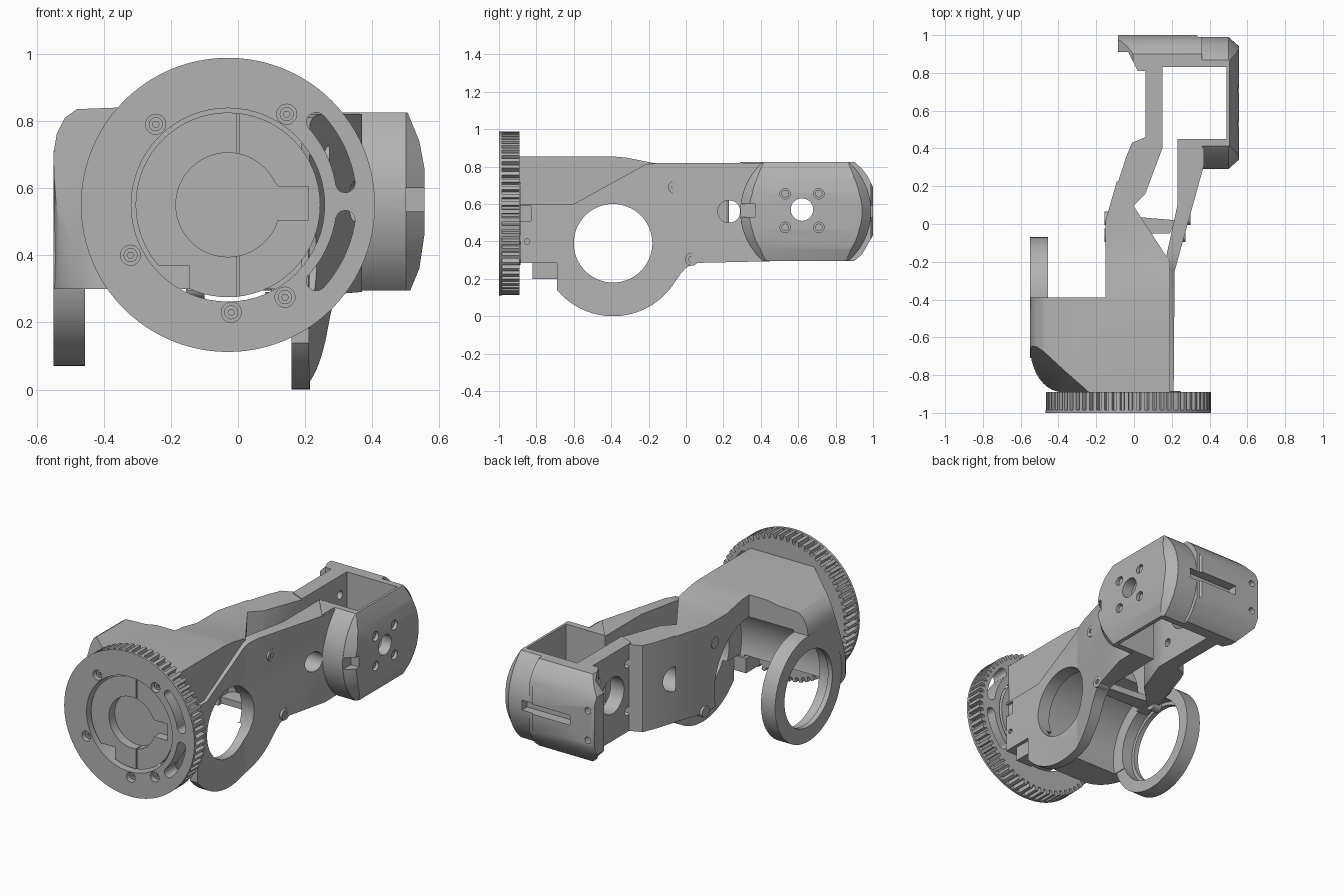
import bpy, bmesh
from math import sin, cos, pi, radians
from mathutils import Matrix, Vector

old = bpy.data.objects.get("Cube")
if old:
    bpy.data.objects.remove(old)

grey = bpy.data.materials.new("mid_grey")
grey.use_nodes = True
grey.diffuse_color = (0.45, 0.45, 0.45, 1)
grey.node_tree.nodes["Principled BSDF"].inputs["Base Color"].default_value = (0.45, 0.45, 0.45, 1)


def arc(cx, cy, r, a0=0, a1=360, n=48):
    """Points on an arc; a full circle leaves out the repeated end."""
    steps = n if abs(a1 - a0) == 360 else n - 1
    angles = [radians(a0 + (a1 - a0) * i / steps) for i in range(n)]
    return [(cx + r * cos(a), cy + r * sin(a)) for a in angles]


def prism(name, pts, axis, lo, hi, taper=1):
    """Extrude a flat outline along x (y,z points), y (x,z) or z (x,y)."""
    place = {"x": lambda p, t: (t, p[0], p[1]),
             "y": lambda p, t: (p[0], t, p[1]),
             "z": lambda p, t: (p[0], p[1], t)}[axis]
    bm = bmesh.new()
    base = bm.faces.new([bm.verts.new(place(p, lo)) for p in pts])
    middle = base.calc_center_median()
    top = bmesh.ops.extrude_face_region(bm, geom=[base])["geom"]
    top = [v for v in top if isinstance(v, bmesh.types.BMVert)]
    bmesh.ops.scale(bm, vec=(taper, taper, taper), verts=top, space=Matrix.Translation(-middle))
    bmesh.ops.translate(bm, vec=place((0, 0), hi - lo), verts=top)
    bmesh.ops.recalc_face_normals(bm, faces=bm.faces)
    mesh = bpy.data.meshes.new(name)
    bm.to_mesh(mesh)
    bm.free()
    ob = bpy.data.objects.new(name, mesh)
    mesh.materials.append(grey)
    bpy.context.collection.objects.link(ob)
    return ob


def activate(ob):
    bpy.ops.object.select_all(action="DESELECT")
    ob.select_set(True)
    bpy.context.view_layer.objects.active = ob


def combine(ob, tools, operation="DIFFERENCE"):
    """Apply each tool solid to the object, then remove the tool."""
    activate(ob)
    for tool in tools:
        tool.hide_render = True
        mod = ob.modifiers.new("shape", "BOOLEAN")
        mod.operation, mod.solver, mod.object = operation, "EXACT", tool
        bpy.ops.object.modifier_apply(modifier=mod.name)
        bpy.data.objects.remove(tool)


def slice_off(ob, a, b, c):
    """Cut away the solid on the outer side of a plane and cap it."""
    a, b, c = Vector(a), Vector(b), Vector(c)
    bm = bmesh.new()
    bm.from_mesh(ob.data)
    cut = bmesh.ops.bisect_plane(bm, geom=bm.verts[:] + bm.edges[:] + bm.faces[:], plane_co=a,
                                 plane_no=(b - a).cross(c - a).normalized(), clear_outer=True)
    rim = [e for e in cut["geom_cut"] if isinstance(e, bmesh.types.BMEdge)]
    bmesh.ops.holes_fill(bm, edges=rim, sides=0)
    bmesh.ops.recalc_face_normals(bm, faces=bm.faces)
    bm.to_mesh(ob.data)
    bm.free()


def bore(axis, cx, cy, r, lo, hi, n=32):
    return prism("bore_cutter", arc(cx, cy, r, n=n), axis, lo, hi)


def box(x, y, z, name="box_cutter"):
    return prism(name, [(x[0], y[0]), (x[1], y[0]), (x[1], y[1]), (x[0], y[1])], "z", *z)


def finish(ob, angle=30):
    activate(ob)
    bpy.ops.object.shade_smooth_by_angle(angle=radians(angle))


GX, GZ = -0.03, 0.55      # pulley centre
MY, MZ = -0.39, 0.39      # motor centre
TEETH = 64

# Toothed pulley with a thin front flange
outline = []
for i in range(TEETH):
    for f, r in ((0, .437), (.45, .437), (.55, .41), (.9, .41)):
        a = 2 * pi * (i + f) / TEETH
        outline.append((GX + r * cos(a), GZ + r * sin(a)))
pulley = prism("toothed_pulley", outline, "y", -.985, -.89)
flange = prism("pulley_flange", arc(GX, GZ, .438, n=96), "y", -1, -.985)
screws = [(-.245, .79), (.145, .82), (-.32, .4), (-.02, .23), (.14, .275)]
for part in (pulley, flange):
    tools = [bore("y", GX, GZ, .288, -1.1, -.8, 64)]
    for a in (9, -42):
        # Kidney slot with round ends
        slot = arc(GX, GZ + .01, .383, a, a + 33, 14) + arc(GX, GZ + .01, .325, a + 33, a, 14)
        tools.append(prism("slot_cutter", slot, "y", -1.1, -.8))
        for x, z in arc(GX, GZ + .01, .354, a, a + 33, 2):
            tools.append(bore("y", x, z, .0288, -1.1, -.8, 20))
    tools += [bore("y", x, z, .03, -1.1, -.96, 20) for x, z in screws]
    combine(part, tools)
    finish(part, 25)
for i, (x, z) in enumerate(screws):
    screw = prism("pulley_screw_%d" % i, arc(x, z, .021, n=16), "y", -.98, -.95)
    combine(screw, [bore("y", x, z, .01, -1, -.965, 6)])

# Split hub disc inside the pulley
hub = prism("split_hub", arc(GX, GZ, .275, n=64), "y", -.975, -.885)
keyway = [(.08, .505), (.21, .505), (.21, .605), (.12, .605), (.09, .64)]
combine(hub, [bore("y", GX, GZ, .155, -1.1, -.92, 48),
              prism("keyway_cutter", keyway, "y", -1.1, -.92),
              box((-.003, .003), (-1.1, -.93), (0, 1)),
              box((-.24, -.145), (-1.1, -.8), (.3, .37))])
finish(hub)

# Elbow housing: outline from above trimmed by its side and front profiles
corner = [(-.38 + .17 * cos(radians(a)), -.65 + .24 * sin(radians(a))) for a in range(180, 271, 9)]
elbow = prism("elbow_housing", [(-.55, MY)] + corner +
              [(.19, -.89), (.19, -.2), (-.09, .23), (-.15, .02), (-.15, MY)], "z", .1, 1)
side = prism("side_trim", [(-.9, .3), (-.9, .855), (-.4, .855), (-.32, .848), (-.18, .82),
                           (.3, .82), (.3, .3)], "x", -1, 1)
front = prism("front_trim", [(-.55, .1), (-.55, .7), (-.54, .76), (-.515, .81), (-.48, .835), (-.35, .84),
                             (-.24, .86), (.3, .86), (.3, .1)], "y", -1, 1)
combine(elbow, [side, front], "INTERSECT")
slice_off(elbow, (-.24, -.89, .855), (-.55, -.6, .855), (-.45, -.85, .45))
combine(elbow, [bore("x", MY, MZ, .33, -.45, .13, 64),
                bore("x", MY, MZ, .25, -.7, -.4, 64),
                bore("x", MY, MZ, .21, .1, .3, 64),
                box((-.08, .15), (-.2, .4), (0, .76))])
finish(elbow)

# Free-standing motor ring
ring = prism("motor_ring", arc(MY, MZ, .32, n=72), "x", -.55, -.455)
combine(ring, [bore("x", MY, MZ, .25, -.52, -.4, 64), bore("x", MY, MZ, .23, -.7, -.5, 64)])
finish(ring)

# Outer arm plate with the large motor opening
plate = prism("arm_plate", [(.16, -.885), (.21, -.885), (.215, -.25), (.37, .31), (.37, .45),
                            (.23, .45), (.23, .1), (.16, -.22)], "z", -.1, 1)
under = arc(MY, MZ, .39, 220, 327, 32)
side = prism("side_trim", [(-.9, .285), (-.69, .285)] + under +
             [(-.03, .225), (0, .26), (.06, .285), (.5, .295), (.5, .82), (-.15, .82),
              (-.22, .81), (-.6, .6), (-.9, .6)], "x", -1, 1)
combine(plate, [side], "INTERSECT")
combine(plate, [bore("x", MY, MZ, .21, 0, .5, 64), bore("x", .23, .56, .06, 0, .5),
                bore("x", -.85, .4, .015, .19, .3, 12),
                box((.195, .3), (-.9, -.83), (.51, .59))])
finish(plate)
box((.08, .19), (-.82, -.69), (.2, .29), "cable_tab")
bridge = box((.1, .16), (-.885, -.7), (.285, .6), "front_bridge")
combine(bridge, [bore("x", MY, MZ, .33, 0, .13, 64), bore("x", MY, MZ, .21, 0, .5, 64)])

# Gusset joining the two arm walls underneath
prism("arm_gusset", [(-.09, -.05), (.19, -.05), (.22, .02), (.04, .035), (-.08, .05)], "z", .3, .34)

# Inner arm wall, cut by the motor cavity
wall = prism("inner_arm_wall", [(-.15, MY), (-.15, .02), (-.04, .36), (-.01, .43), (.06, .46),
                                (.15, .46), (.15, .4), (.06, .16), (-.08, .02), (-.08, MY)], "z", .295, .82)
combine(wall, [bore("x", MY, MZ, .33, -.4, .3, 64), bore("x", .23, .56, .075, -.4, .4)])
finish(wall)

# Clevis at the far end, a C-shaped outline trimmed on two sides
clevis = prism("end_clevis", [(.36, .29), (.51, .29), (.555, .33), (.555, .95), (.5, .99), (.34, .99),
                              (.33, 1), (-.085, 1), (-.085, .91), (-.03, .91), (.02, .81), (.06, .81),
                              (.06, .44), (.15, .4), (.15, .83), (.49, .83), (.49, .45), (.23, .45)], "z", 0, 1)
side = prism("side_trim", [(.25, .295), (.9, .295), (.94, .33), (.97, .38), (1.01, .45), (1.01, .67),
                           (.97, .75), (.94, .79), (.9, .825), (.25, .825)], "x", -1, 1)
front = prism("front_trim", [(-.09, .39), (0, .29), (.49, .2), (.515, .3), (.54, .36), (.555, .46),
                             (.555, .66), (.54, .74), (.505, .825), (.49, .9), (0, .83), (-.09, .73)], "y", -1, 2)
combine(clevis, [side, front], "INTERSECT")

# Round the outer cheek to a disc with a bevelled rim
rounder = box((.36, .7), (.2, 1.1), (.1, 1))
cheek = arc(.64, .56, .35, n=72)
combine(rounder, [prism("cheek_disc", cheek, "x", .3, .501),
                  prism("cheek_rim", cheek, "x", .5, .56, .85)])
tools = [rounder, bore("x", .62, .57, .06, .4, .7), bore("x", .62, .57, .11, 0, .3, 40),
         box((.08, .41), (.94, 1.1), (.53, .59)), box((.5, .6), (.2, .37), (.53, .6))]
for dy in (-.09, .09):
    for dz in (-.09, .09):
        tools.append(bore("x", .62 + dy, .565 + dz, .028, .525, .7, 20))
        tools.append(bore("x", .62 + dy * 1.6, .565 + dz * 1.6, .025, 0, .3, 16))
        prism("clevis_screw", arc(.62 + dy, .565 + dz, .02, n=16), "x", .5, .54)
tools += [bore("y", -.04, z, .02, .85, 1.1, 12) for z in (.47, .65)]
combine(clevis, tools)
finish(clevis)

# Bolt heads on the outside of both arm walls
for y, z, x in ((-.06, .69, .272), (.03, .305, .3)):
    for name, lo, hi in (("outer_bolt", x - .06, x), ("inner_bolt", -.155, -.1)):
        bolt = prism(name, arc(y, z, .035, n=24), "x", lo, hi)
        combine(bolt, [bore("x", y, z, .016, x - .03, .5, 6)])
        finish(bolt)
